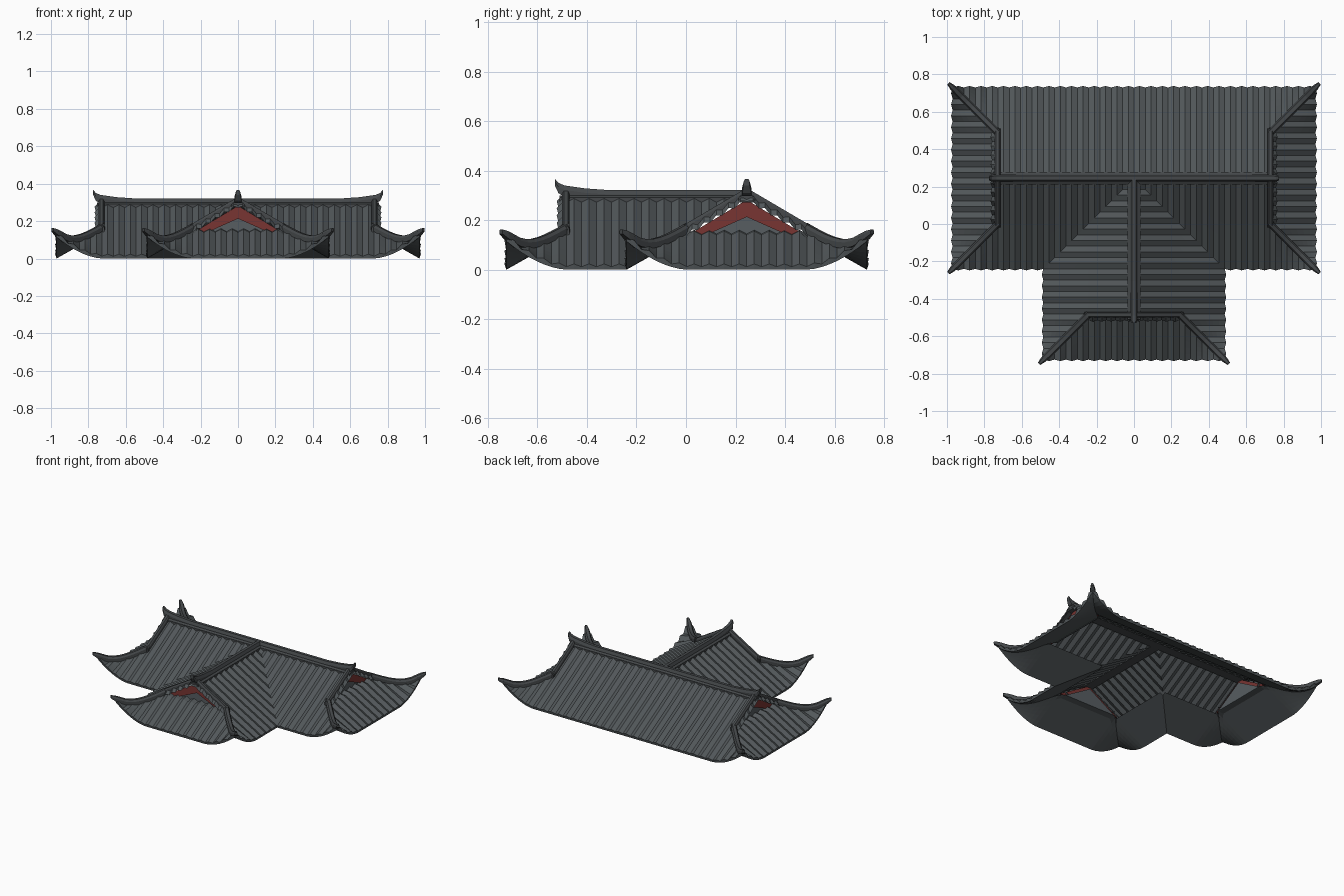
import bpy, bmesh
from mathutils import Vector

if "Cube" in bpy.data.objects:
    bpy.data.objects.remove(bpy.data.objects["Cube"], do_unlink=True)


def material(name, rgb):
    m = bpy.data.materials.new(name)
    m.use_nodes = True
    m.diffuse_color = (*rgb, 1)
    bsdf = m.node_tree.nodes["Principled BSDF"]
    bsdf.inputs["Base Color"].default_value = (*rgb, 1)
    bsdf.inputs["Roughness"].default_value = 0.8
    return m


TILE = material("slate_tile", (0.085, 0.097, 0.103))
RIDGE = material("dark_ridge", (0.058, 0.064, 0.068))
RED = material("red_board", (0.19, 0.035, 0.032))
WALL = material("gable_grey", (0.095, 0.11, 0.12))

HALF = 0.485           # half width of every roof arm
LENGTH = 2 * HALF      # ridge centre to outer eave
N = 32                 # half waves of tiling along an arm
STEP = LENGTH / N
GABLE = 24             # column where the gable stands
BREAK = 0.25           # start of the lower roof
CENTRE = Vector((0, 0.245, 0))


def roof_z(d):
    return 0.3 - 0.588 * d if d < BREAK else 0.153 - 0.566 * (d - BREAK)


def lift(u, v):
    p = min(max((u - 0.72) / 0.25, 0), 1.05)
    q = min(max((abs(v) - 0.235) / 0.25, 0), 1.05)
    return 0.115 * (p * q) ** 1.8


def wave(i):
    return 0.008 if i % 2 else -0.008


def finish(name, bm, mat):
    me = bpy.data.meshes.new(name)
    bm.to_mesh(me)
    bm.free()
    me.materials.append(mat)
    ob = bpy.data.objects.new(name, me)
    bpy.context.collection.objects.link(ob)
    return ob


def grid(name, columns, mat, up=True):
    """Sheet through equal-length columns of points, facing up or down."""
    bm = bmesh.new()
    cols = [[bm.verts.new(p) for p in c] for c in columns]
    for a, b in zip(cols, cols[1:]):
        for k in range(len(a) - 1):
            bm.faces.new((a[k], a[k + 1], b[k + 1], b[k]))
    bmesh.ops.remove_doubles(bm, verts=bm.verts, dist=0.0002)
    bm.normal_update()
    for f in bm.faces:
        if (f.normal.z > 0) != up:
            f.normal_flip()
    return finish(name, bm, mat)


def beam(name, path, scales, w, h, mat):
    """Ridge beam with a chamfered section swept along a path."""
    section = [(-w, -0.01), (-w, h * .5), (-w * .55, h), (w * .55, h), (w, h * .5), (w, -0.01)]
    bm = bmesh.new()
    rings = []
    for i, p in enumerate(path):
        t = path[min(i + 1, len(path) - 1)] - path[max(i - 1, 0)]
        side = t.cross(Vector((0, 0, 1))).normalized()
        rings.append([bm.verts.new(p + side * s * scales[i] + Vector((0, 0, z * scales[i])))
                      for s, z in section])
    for a, b in zip(rings, rings[1:]):
        for k in range(len(a)):
            m = (k + 1) % len(a)
            bm.faces.new((a[k], a[m], b[m], b[k]))
    bm.faces.new(rings[0])
    bm.faces.new(rings[-1])
    bmesh.ops.recalc_face_normals(bm, faces=bm.faces)
    return finish(name, bm, mat)


def plate(name, front, offset, mat):
    """Thin solid polygon."""
    bm = bmesh.new()
    a = [bm.verts.new(p) for p in front]
    b = [bm.verts.new(p + offset) for p in front]
    bm.faces.new(a)
    bm.faces.new(b)
    for k in range(len(a)):
        m = (k + 1) % len(a)
        bm.faces.new((a[k], a[m], b[m], b[k]))
    bmesh.ops.recalc_face_normals(bm, faces=bm.faces)
    return finish(name, bm, mat)


def spread(a, b, n=7):
    return [a + (b - a) * k / (n - 1) for k in range(n)]


def build_arm(name, along, across, valley_sides):
    def at(u, v, z):
        return CENTRE + along * u + across * v + Vector((0, 0, z))

    # Long slopes: corrugated tiles with a smooth lining under the eaves
    for s in (1, -1):
        valley = s in valley_sides
        tag = f"{name}_{'a' if s > 0 else 'b'}"

        def eave(u):
            return min(u, HALF) if valley else HALF

        def slope(i, start):
            u, end = i * STEP, eave(i * STEP)
            if end == HALF and i % 2:
                end += 0.008
            return [at(u, s * v, roof_z(v) + lift(u, v) + wave(i)) for v in spread(start, end)]

        def lining(i):
            u = i * STEP
            start = max(BREAK, u - HALF)
            pts = [at(u, s * v, roof_z(v) + lift(u, v) - 0.02) for v in spread(start, eave(u))]
            if eave(u) == HALF:
                return pts + [slope(i, start)[-1]]
            return pts + [pts[-1]]

        grid(tag + "_upper_tiles", [slope(i, 0) for i in range(GABLE + 1)], TILE)
        grid(tag + "_corner_tiles",
             [slope(i, max(BREAK, i * STEP - HALF)) for i in range(GABLE, N + 1)], TILE)
        grid(tag + "_eave_lining", [lining(i) for i in range(9 if valley else 0, N + 1)], TILE, False)

        # Short tiles hanging over the gable edge
        verge = []
        for k in range(12):
            v = 0.27 * k / 11
            z = roof_z(v) + 0.006 + wave(k)
            verge.append([at(0.722, s * v, z + 0.006), at(0.745, s * v, z),
                          at(0.763 + wave(k) / 2, s * v, z - 0.022)])
        grid(tag + "_verge_tiles", verge, TILE)

        # Descending ridge and upswept hip ridge
        beam(tag + "_verge_ridge", [at(0.73, s * v, roof_z(v) + 0.006) for v in spread(0, 0.265)],
             [1] * 7, 0.015, 0.024, RIDGE)
        hip = [at(u, s * (u - HALF), roof_z(u - HALF) + lift(u, u - HALF) + 0.003)
               for u in spread(0.725, 0.95, 9)]
        hip += [at(0.97, s * HALF, 0.133), at(0.992, s * (HALF + 0.022), 0.15)]
        beam(tag + "_hip_ridge", hip, [1] * 9 + [0.9, 0.5], 0.018, 0.026, RIDGE)

    # Skirt roof below the gable
    def skirt(j, drop=None):
        v = (j - N // 2) * STEP
        start = max(0.70, HALF + abs(v))
        end = LENGTH + (0.008 if j % 2 and drop is None else 0)
        dz = wave(j) if drop is None else -drop
        return [at(u, v, min(roof_z(u - HALF), 0.153) + lift(u, v) + dz)
                for u in spread(start, end)]

    grid(name + "_skirt_tiles", [skirt(j) for j in range(N + 1)], TILE)
    grid(name + "_skirt_lining", [skirt(j, 0.02) + [skirt(j)[-1]] for j in range(N + 1)], TILE, False)

    # Gable wall and red chevron board
    thick = along * 0.009
    plate(name + "_gable_wall", [at(0.698, -0.21, 0.13), at(0.698, 0.21, 0.13),
                                 at(0.698, 0, 0.255)], thick, WALL)
    chevron = [(-0.245, 0.135), (0, 0.282), (0.245, 0.135), (0.175, 0.135), (0, 0.213), (-0.175, 0.135)]
    plate(name + "_gable_board", [at(0.712, v, z) for v, z in chevron], thick, RED)

    # Top ridge with curled end
    profile = [(0, 0.285), (0.55, 0.285), (0.65, 0.292), (0.735, 0.304), (0.76, 0.318), (0.774, 0.345)]
    beam(name + "_top_ridge", [at(u, 0, z) for u, z in profile],
         [1, 1, 1, 1, 0.9, 0.6], 0.02, 0.036, RIDGE)
    beam(name + "_ridge_base", [at(0, 0, 0.282), at(0.755, 0, 0.282)], [1, 1], 0.034, 0.018, RIDGE)


X, Y = Vector((1, 0, 0)), Vector((0, 1, 0))
build_arm("left_roof", X, Y, (-1,))
build_arm("right_roof", -X, Y, (-1,))
build_arm("front_wing", -Y, X, (1, -1))
